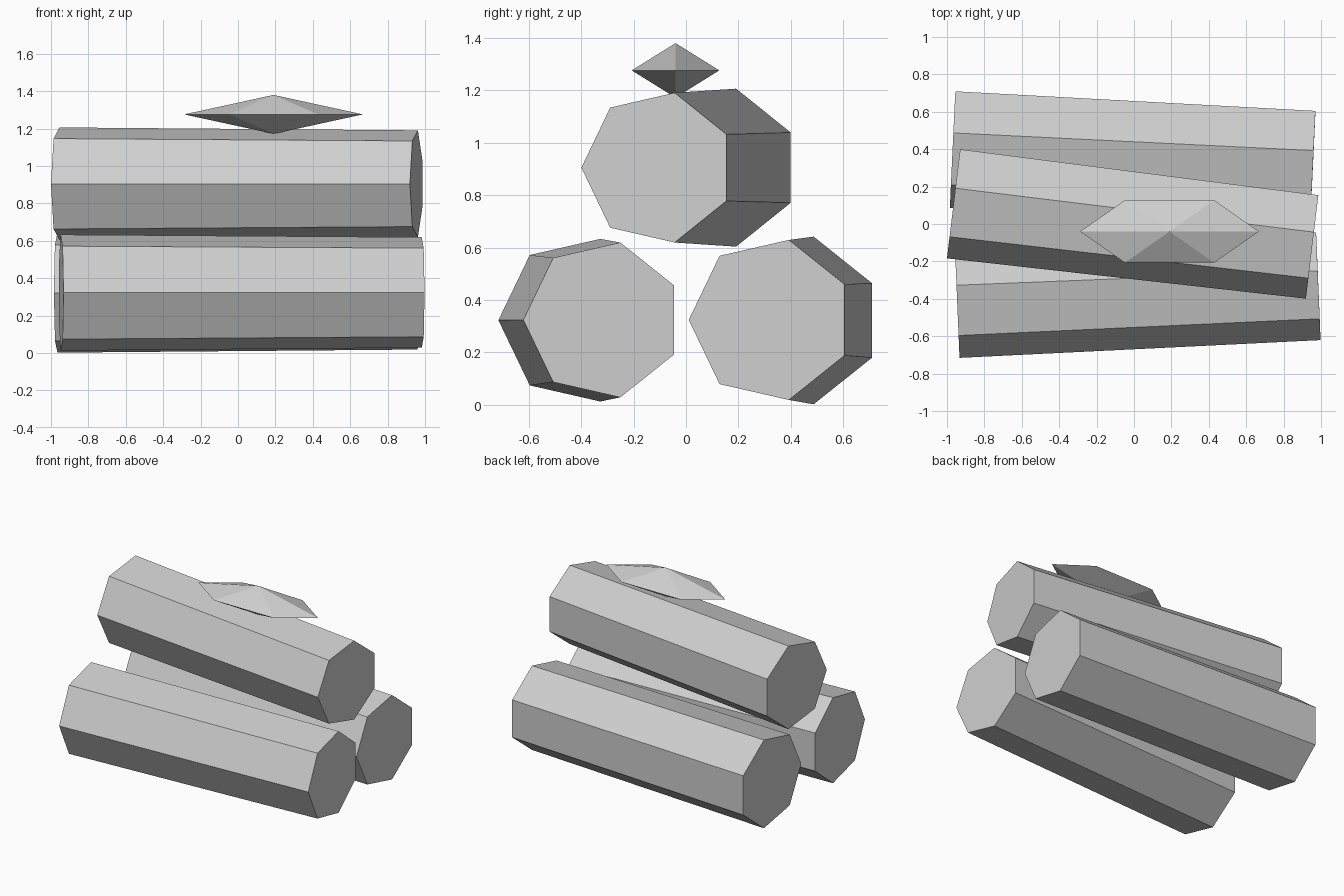
import bpy
import bmesh
import math
from mathutils import Vector

cube = bpy.data.objects.get("Cube")
if cube:
    bpy.data.objects.remove(cube, do_unlink=True)

# Single plain grey
GREY = (0.62, 0.62, 0.62, 1.0)
grey = bpy.data.materials.new("plain_grey")
grey.use_nodes = True
grey.diffuse_color = GREY
grey.node_tree.nodes["Principled BSDF"].inputs["Base Color"].default_value = GREY


def finish(name, bm):
    bmesh.ops.recalc_face_normals(bm, faces=bm.faces)
    mesh = bpy.data.meshes.new(name)
    bm.to_mesh(mesh)
    bm.free()
    mesh.materials.append(grey)
    obj = bpy.data.objects.new(name, mesh)
    bpy.context.scene.collection.objects.link(obj)
    return obj


def ring(bm, centre, u, v, sides):
    """Closed loop of vertices around centre, starting along u."""
    angles = [math.tau * i / sides for i in range(sides)]
    return [bm.verts.new(centre + u * math.cos(a) + v * math.sin(a)) for a in angles]


def log(name, start, end, r_start, r_end, sides=7):
    """Tapered log whose end cuts are square to its axis."""
    start, end = Vector(start), Vector(end)
    axis = (end - start).normalized()
    side = axis.cross(Vector((0, 0, 1))).normalized()
    up = side.cross(axis)
    bm = bmesh.new()
    a = ring(bm, start, side * r_start, up * r_start, sides)
    b = ring(bm, end, side * r_end, up * r_end, sides)
    for i in range(sides):
        j = (i + 1) % sides
        bm.faces.new((a[i], a[j], b[j], b[i]))
    bm.faces.new(a)
    bm.faces.new(b)
    return finish(name, bm)


# Two lower logs with a third resting across them
log("back_log", (-0.969, 0.414, 0.322), (0.957, 0.323, 0.324), 0.328, 0.313)
log("front_log", (-0.946, -0.398, 0.323), (0.985, -0.318, 0.324), 0.318, 0.303)
log("top_log", (-0.963, 0.123, 0.905), (0.954, -0.108, 0.905), 0.309, 0.293)

# Flat six-sided double pyramid on the top log
bm = bmesh.new()
mid = Vector((0.19, -0.04, 1.276))
rim = ring(bm, mid, Vector((0.478, 0, 0)), Vector((0, 0.193, 0)), 6)
for height in (0.104, -0.104):
    tip = bm.verts.new(mid + Vector((0, 0, height)))
    for i in range(6):
        bm.faces.new((rim[i], rim[(i + 1) % 6], tip))
finish("top_chip", bm)
